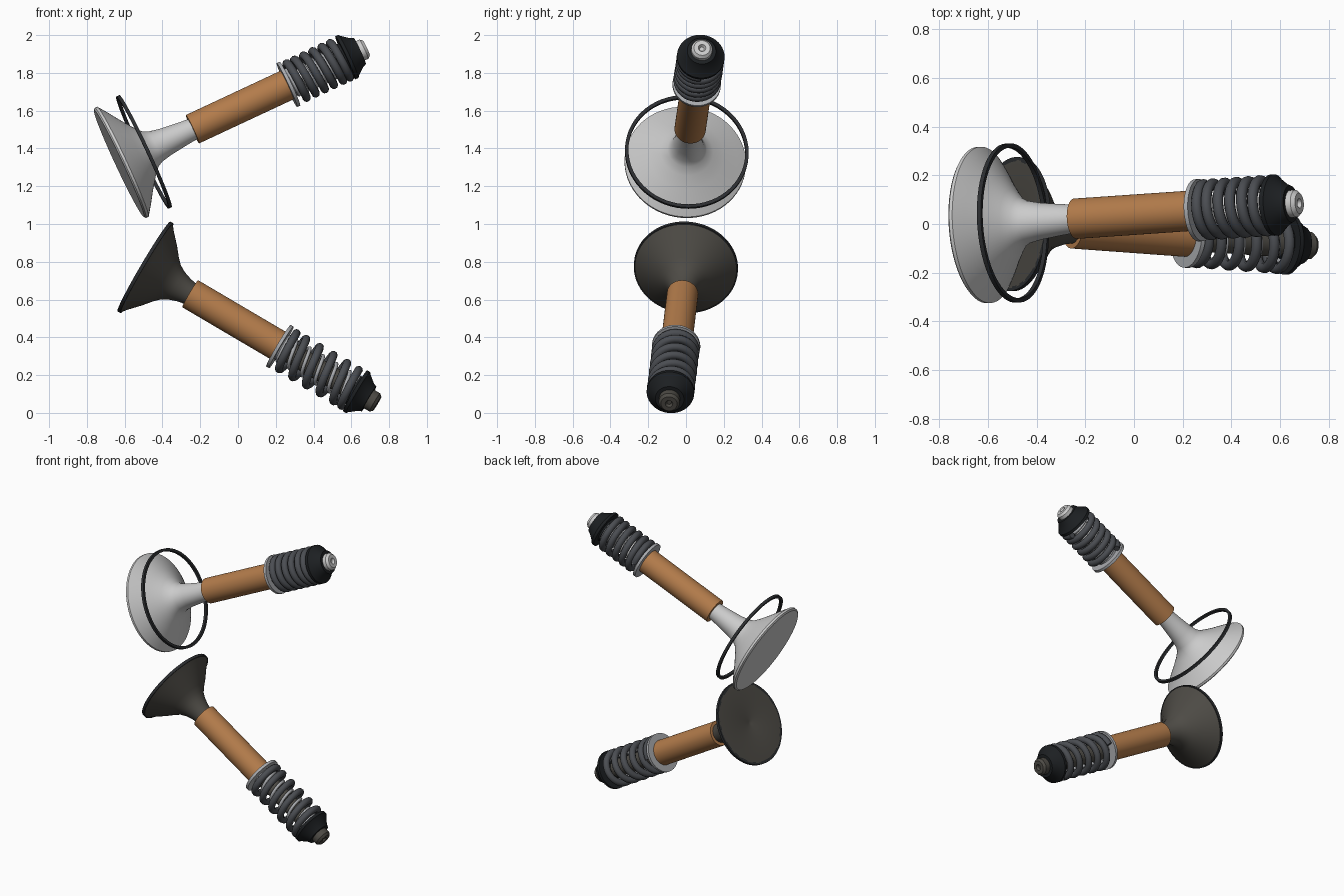
import bpy, bmesh, math
from mathutils import Vector, Matrix

if "Cube" in bpy.data.objects:
    bpy.data.objects.remove(bpy.data.objects["Cube"])


def material(name, rgb):
    m = bpy.data.materials.new(name)
    m.diffuse_color = (*rgb, 1)
    m.use_nodes = True
    m.node_tree.nodes["Principled BSDF"].inputs["Base Color"].default_value = m.diffuse_color
    return m


WHITE = material("polished_steel", (0.85, 0.86, 0.87))
SOOT = material("dark_steel", (0.075, 0.07, 0.06))
BRONZE = material("bronze", (0.45, 0.2, 0.07))
SPRING = material("spring_grey", (0.07, 0.075, 0.085))
LIGHT = material("light_grey", (0.4, 0.41, 0.43))
BLACK = material("black", (0.012, 0.014, 0.016))
RING = material("seat_dark", (0.025, 0.027, 0.03))


def lathe(name, profile, frame, mat, closed=False, steps=64):
    """Revolve (radius, height) points around the valve axis."""
    bm = bmesh.new()
    vs = [bm.verts.new((r, 0, z)) for r, z in profile]
    edges = [bm.edges.new(p) for p in zip(vs, vs[1:])]
    if closed:
        edges.append(bm.edges.new((vs[-1], vs[0])))
    bmesh.ops.spin(bm, geom=vs + edges, cent=(0, 0, 0), axis=(0, 0, 1),
                   angle=2 * math.pi, steps=steps)
    bmesh.ops.remove_doubles(bm, verts=bm.verts, dist=1e-5)
    bmesh.ops.recalc_face_normals(bm, faces=bm.faces)
    me = bpy.data.meshes.new(name)
    bm.to_mesh(me)
    bm.free()
    me.materials.append(mat)
    ob = bpy.data.objects.new(name, me)
    bpy.context.collection.objects.link(ob)
    ob.matrix_world = frame
    bpy.ops.object.select_all(action='DESELECT')
    ob.select_set(True)
    bpy.context.view_layer.objects.active = ob
    bpy.ops.object.shade_smooth_by_angle(angle=math.radians(30))
    return ob


def tube(name, r0, r1, z0, z1, frame, mat):
    return lathe(name, [(r0, z0), (r1, z0), (r1, z1), (r0, z1)], frame, mat, True)


def coil(name, radius, wire, z0, z1, turns, frame, mat, phase=0.0):
    """Helical spring with tighter closed turns at both ends."""
    cu = bpy.data.curves.new(name, 'CURVE')
    cu.dimensions = '3D'
    cu.bevel_depth = wire
    cu.bevel_resolution = 3
    cu.use_fill_caps = True
    n = int(turns * 32)
    sp = cu.splines.new('POLY')
    sp.points.add(n)
    lo, hi = z0 + wire, z1 - wire
    end = 0.75
    rise = min(2 * wire * 0.8, (hi - lo) / turns) * end
    for i, p in enumerate(sp.points):
        t = turns * i / n
        if t < end:
            z = lo + rise * t / end
        elif t > turns - end:
            z = hi - rise * (turns - t) / end
        else:
            z = lo + rise + (hi - lo - 2 * rise) * (t - end) / (turns - 2 * end)
        a = 2 * math.pi * t + phase
        p.co = (radius * math.cos(a), radius * math.sin(a), z, 1)
    cu.materials.append(mat)
    ob = bpy.data.objects.new(name, cu)
    bpy.context.collection.objects.link(ob)
    ob.matrix_world = frame


def valve_assembly(label, face, tip, head, metal, seat_z, seat_r, guide, keeper):
    axis = Vector(tip) - Vector(face)
    L = axis.length
    frame = Matrix.Translation(face) @ axis.to_track_quat('Z', 'Y').to_matrix().to_4x4()
    g0, g1 = guide

    # Valve: flat face, flared head, stem and dimpled tip
    stem = [(0.056, L - 0.015), (0.043, L), (0.02, L), (0.012, L - 0.015), (0, L - 0.015)]
    lathe(label + "_valve", head + stem, frame, metal)
    # Seat ring
    tube(label + "_seat_ring", seat_r - 0.018, seat_r, seat_z - 0.008, seat_z + 0.01, frame, RING)
    # Guide
    tube(label + "_guide", 0.05, 0.083, g0, g1, frame, BRONZE)
    # Spring base washer with raised inner lip
    lathe(label + "_spring_washer",
          [(0.055, g1 - 0.012), (0.128, g1 - 0.012), (0.128, g1 + 0.006), (0.072, g1 + 0.006),
           (0.072, g1 + 0.03), (0.055, g1 + 0.03)], frame, LIGHT, True)
    # Outer and inner springs
    coil(label + "_outer_spring", 0.105, 0.022, g1 + 0.006, keeper, 5.75, frame, SPRING)
    coil(label + "_inner_spring", 0.073, 0.01, g1 + 0.006, keeper, 6.5, frame, LIGHT, 1.0)
    # Stepped retainer
    k = keeper
    lathe(label + "_retainer",
          [(0.05, k - 0.03), (0.06, k - 0.03), (0.062, k - 0.012), (0.084, k - 0.012),
           (0.084, k), (0.126, k), (0.126, k + 0.018), (0.116, k + 0.026),
           (0.085, k + 0.065), (0.076, k + 0.085), (0.05, k + 0.085)],
          frame, BLACK, True)


# Upper valve, open with its spring compressed
valve_assembly("intake", (-0.63, -0.005, 1.32), (0.68, 0.085, 1.932),
               [(0, 0), (0.312, 0), (0.322, 0.008), (0.322, 0.022), (0.272, 0.058),
                (0.2, 0.106), (0.14, 0.15), (0.104, 0.182), (0.088, 0.212),
                (0.076, 0.27), (0.065, 0.36), (0.057, 0.44)],
               WHITE, 0.145, 0.328, (0.43, 0.995), 1.325)

# Lower valve, closed with its spring extended
valve_assembly("exhaust", (-0.498, 0, 0.775), (0.737, -0.09, 0.048),
               [(0, 0.004), (0.012, 0), (0.264, 0), (0.272, 0.006), (0.272, 0.016), (0.24, 0.042),
                (0.18, 0.098), (0.135, 0.135), (0.105, 0.165), (0.085, 0.2),
                (0.068, 0.25), (0.057, 0.32)],
               SOOT, 0.008, 0.276, (0.285, 0.84), 1.3)
